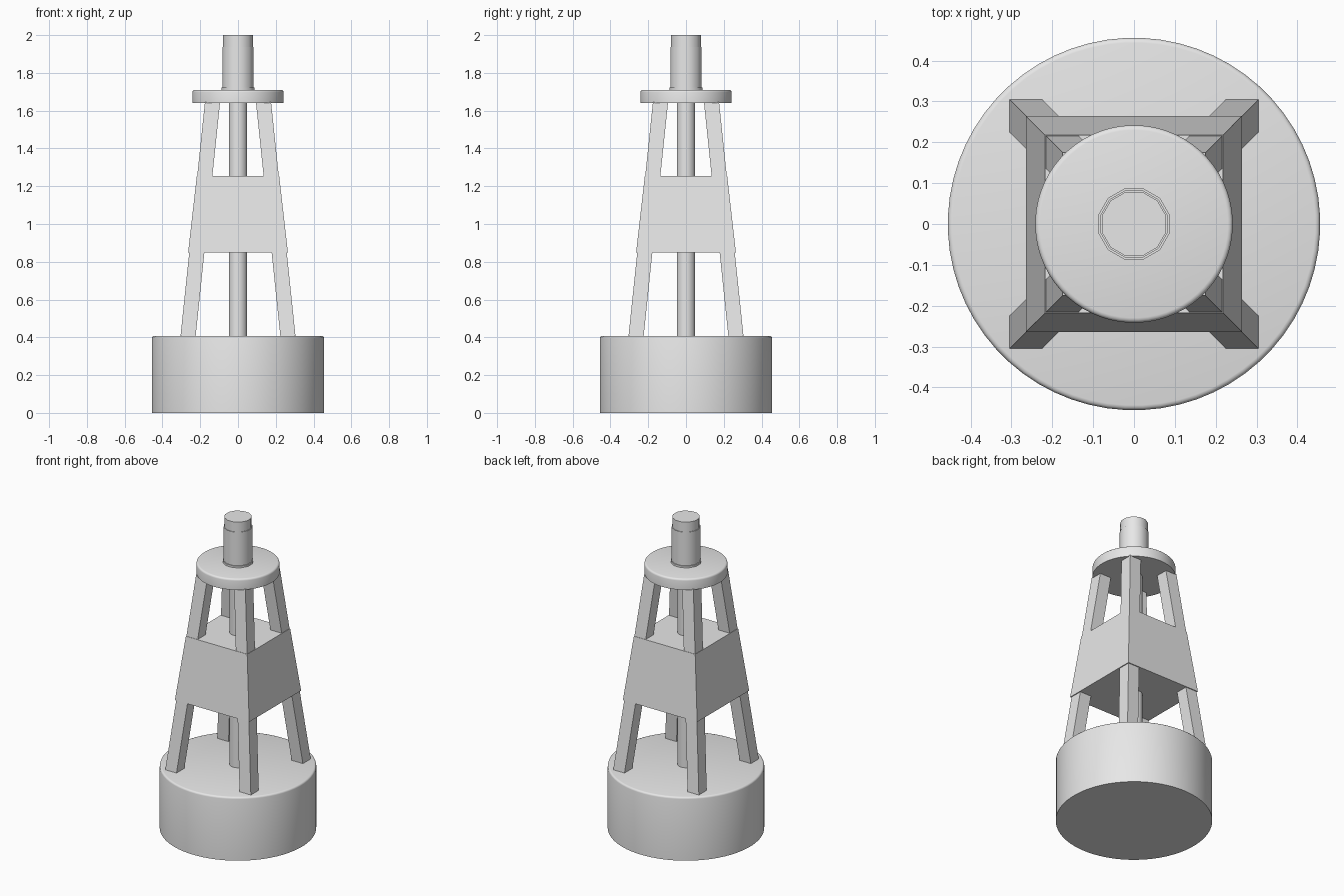
import bpy, bmesh, math
from mathutils import Matrix

cube = bpy.data.objects.get("Cube")
if cube:
    bpy.data.objects.remove(cube, do_unlink=True)

# Single grey paint
grey = bpy.data.materials.new("light grey")
grey.use_nodes = True
grey.diffuse_color = (0.8, 0.8, 0.8, 1)
grey.node_tree.nodes["Principled BSDF"].inputs["Base Color"].default_value = grey.diffuse_color


def finish(name, bm):
    bmesh.ops.recalc_face_normals(bm, faces=bm.faces)
    mesh = bpy.data.meshes.new(name)
    bm.to_mesh(mesh)
    bm.free()
    mesh.materials.append(grey)
    ob = bpy.data.objects.new(name, mesh)
    bpy.context.collection.objects.link(ob)
    return ob


def cylinder(name, radius, z0, z1, sides, bevel=0):
    """Upright cylinder, optionally with a rounded top rim."""
    bm = bmesh.new()
    turn = Matrix.Translation((0, 0, (z0 + z1) / 2)) @ Matrix.Rotation(math.pi / sides, 4, "Z")
    bmesh.ops.create_cone(bm, cap_ends=True, segments=sides, radius1=radius,
                          radius2=radius, depth=z1 - z0, matrix=turn)
    if bevel:
        rim = [e for e in bm.edges if all(v.co.z > z1 - 0.001 for v in e.verts)]
        bmesh.ops.bevel(bm, geom=rim, offset=bevel, segments=3, profile=0.5, affect="EDGES")
    ob = finish(name, bm)
    bpy.ops.object.select_all(action="DESELECT")
    ob.select_set(True)
    bpy.context.view_layer.objects.active = ob
    bpy.ops.object.shade_smooth_by_angle(angle=math.radians(35))
    return ob


def loft(name, lower, upper, z0, z1):
    """Flat-sided solid between two four-point outlines."""
    bm = bmesh.new()
    a = [bm.verts.new((x, y, z0)) for x, y in lower]
    b = [bm.verts.new((x, y, z1)) for x, y in upper]
    bm.faces.new(a)
    bm.faces.new(b)
    for i in range(4):
        j = (i + 1) % 4
        bm.faces.new((a[i], a[j], b[j], b[i]))
    return finish(name, bm)


def square(outer, inner, sx=1, sy=1):
    return [(sx * x, sy * y) for x, y in
            ((inner, inner), (outer, inner), (outer, outer), (inner, outer))]


# Float, platform, mast and lantern
cylinder("float_base", 0.456, 0, 0.407, 64, 0.012)
cylinder("top_platform", 0.242, 1.64, 1.71, 64, 0.012)
cylinder("centre_mast", 0.05, 0.4, 1.65, 12)
cylinder("lantern_collar", 0.09, 1.70, 1.722, 12)
cylinder("lantern_body", 0.085, 1.71, 1.937, 12)
cylinder("lantern_cap", 0.081, 1.93, 2.0, 12)

# Four leaning legs
for side, sx in (("left", 1), ("right", -1)):
    for end, sy in (("front", -1), ("back", 1)):
        loft(f"{end}_{side}_leg", square(0.305, 0.225, sx, sy),
             square(0.175, 0.095, sx, sy), 0.4, 1.645)

# Tapered panel box around the legs
loft("panel_box", square(0.264, -0.264), square(0.218, -0.218), 0.85, 1.255)
